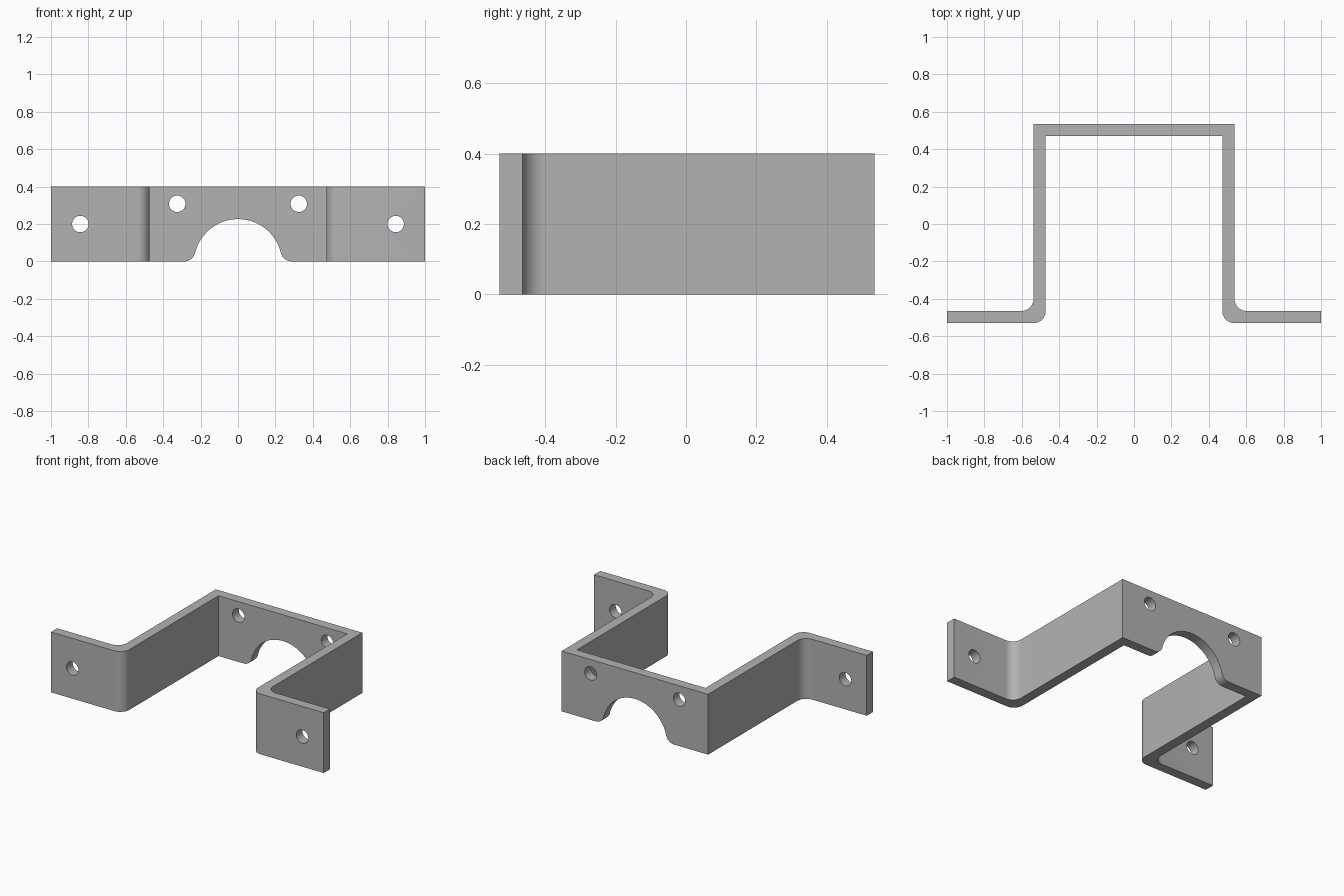
import bpy, bmesh
from math import pi, sin, cos, sqrt, atan2, radians
from mathutils import Matrix, Vector

cube = bpy.data.objects.get("Cube")
if cube:
    bpy.data.objects.remove(cube, do_unlink=True)

HEIGHT, THICK, BEND = 0.40, 0.065, 0.065
FRONT, BACK, SIDE, END = -0.53, 0.535, 0.537, 1.0
HOLE_R = 0.044

metal = bpy.data.materials.new("grey metal")
metal.use_nodes = True
grey = (0.45, 0.45, 0.45, 1)
metal.diffuse_color = grey
metal.node_tree.nodes["Principled BSDF"].inputs["Base Color"].default_value = grey


def arc(cx, cy, r, a0, a1, steps):
    angles = [a0 + (a1 - a0) * i / steps for i in range(steps + 1)]
    return [(cx + r * cos(a), cy + r * sin(a)) for a in angles]


def prism(name, outline, depth, matrix=Matrix()):
    """Extrude a flat outline along its local z."""
    bm = bmesh.new()
    face = bm.faces.new([bm.verts.new((x, y, 0)) for x, y in outline])
    top = bmesh.ops.extrude_face_region(bm, geom=[face])["geom"]
    bmesh.ops.translate(bm, vec=Vector((0, 0, depth)),
                        verts=[v for v in top if isinstance(v, bmesh.types.BMVert)])
    bmesh.ops.transform(bm, matrix=matrix, verts=bm.verts)
    bmesh.ops.recalc_face_normals(bm, faces=bm.faces)
    mesh = bpy.data.meshes.new(name)
    bm.to_mesh(mesh)
    bm.free()
    obj = bpy.data.objects.new(name, mesh)
    bpy.context.collection.objects.link(obj)
    mesh.materials.append(metal)
    return obj


def mirrored(half):
    """Close a right-hand half outline with its mirror image."""
    return half + [(-x, y) for x, y in reversed(half)]


# Bent strip: back plate, two side arms and two front flanges
inner = SIDE - THICK
half = [(inner, BACK - THICK)]
half += arc(inner + BEND, FRONT + BEND, BEND, pi, 1.5 * pi, 12)
half += [(END, FRONT), (END, FRONT + THICK)]
half += arc(SIDE + BEND, FRONT + THICK + BEND, BEND, 1.5 * pi, pi, 12)
half += [(SIDE, BACK)]
bracket = prism("bracket", mirrored(half), HEIGHT)

# Cutters run along y, through one plate at a time
upright = Matrix.Rotation(radians(90), 4, "X")
cutters = []
for x, y, z in ((0.843, FRONT, 0.2), (0.325, BACK, 0.308)):
    for side in (-1, 1):
        place = Matrix.Translation((side * x, y + 0.15, z)) @ upright
        circle = arc(0, 0, HOLE_R, 0, 2 * pi, 40)[:-1]
        cutters.append(prism("hole_cutter", circle, 0.3, place))

# Arched opening with flared feet in the back plate
arch_z, arch_r, flare = -0.01, 0.236, 0.06
foot_x = sqrt((arch_r + flare) ** 2 - (flare - arch_z) ** 2)
meet = atan2(flare - arch_z, foot_x)
opening = [(foot_x, -0.1)]
opening += arc(foot_x, flare, flare, 1.5 * pi, pi + meet, 10)
opening += arc(0, arch_z, arch_r, meet, pi / 2, 24)[1:-1]
opening = mirrored(opening + [(0.0001, arch_z + arch_r)])
place = Matrix.Translation((0, BACK + 0.15, 0)) @ upright
cutters.append(prism("arch_cutter", opening, 0.3, place))

bpy.ops.object.select_all(action="DESELECT")
bpy.context.view_layer.objects.active = bracket
bracket.select_set(True)
for cutter in cutters:
    cutter.hide_render = True
    cut = bracket.modifiers.new("cut", "BOOLEAN")
    cut.operation, cut.solver, cut.object = "DIFFERENCE", "EXACT", cutter
    bpy.ops.object.modifier_apply(modifier=cut.name)
    bpy.data.objects.remove(cutter, do_unlink=True)

bpy.ops.object.shade_smooth_by_angle(angle=radians(30))
